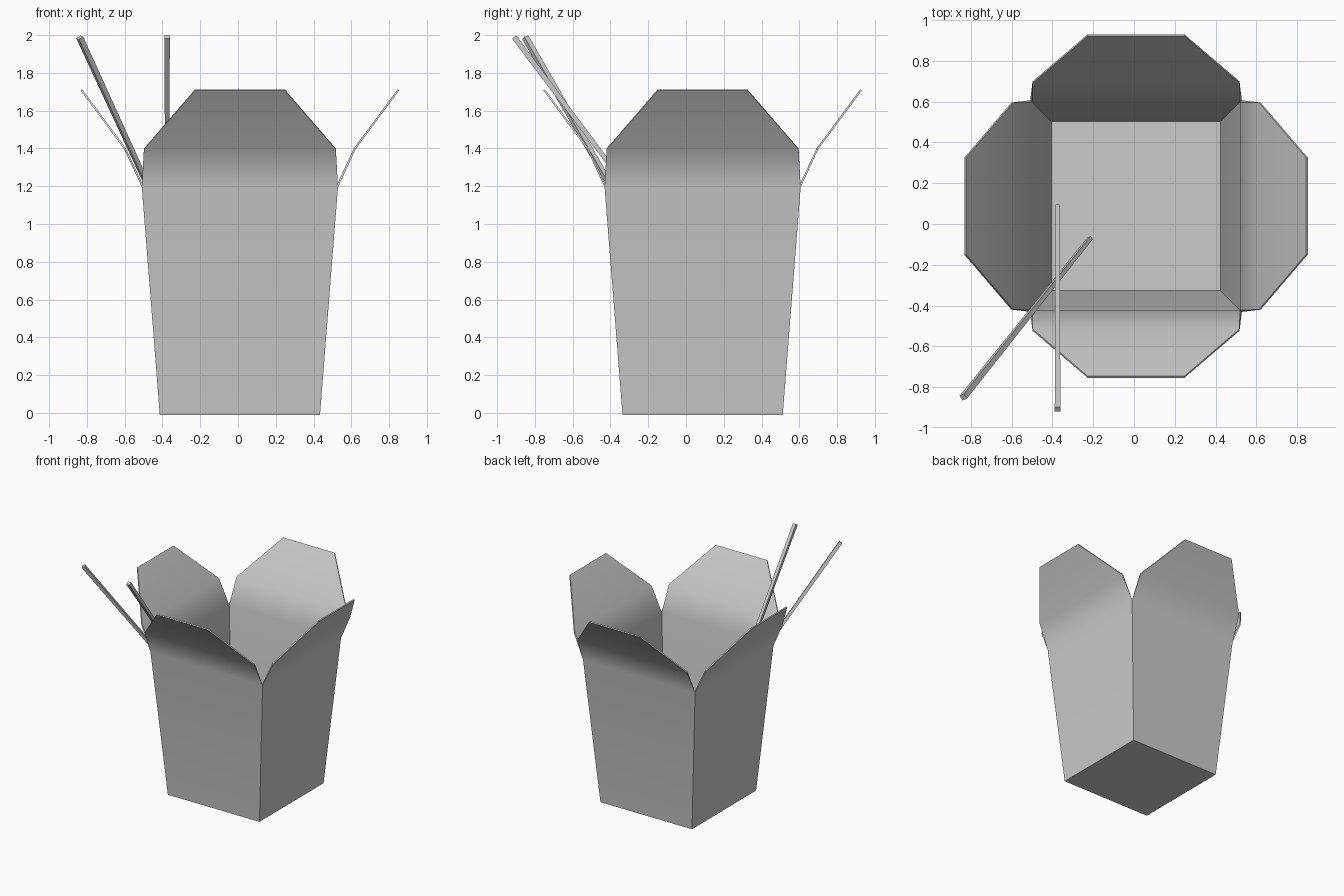
import bpy, bmesh, math
from mathutils import Vector, Matrix

if "Cube" in bpy.data.objects:
    bpy.data.objects.remove(bpy.data.objects["Cube"])

CX, CY = 0.01, 0.088  # box centre


def link(name, bm):
    bmesh.ops.recalc_face_normals(bm, faces=bm.faces)
    me = bpy.data.meshes.new(name)
    bm.to_mesh(me)
    bm.free()
    ob = bpy.data.objects.new(name, me)
    bpy.context.collection.objects.link(ob)
    bpy.ops.object.select_all(action='DESELECT')
    bpy.context.view_layer.objects.active = ob
    ob.select_set(True)
    return ob


# takeout box: rows of one side as (half width, distance out, height)
ROWS = [(0.415, 0.415, 0.0), (0.51, 0.51, 1.2),
        (0.508, 0.603, 1.4), (0.237, 0.835, 1.713)]
bm = bmesh.new()
for i in range(4):
    turn = Matrix.Translation((CX, CY, 0)) @ Matrix.Rotation(i * math.pi / 2, 4, 'Z')
    pts = [[bm.verts.new(turn @ Vector((s * w, -d, z))) for s in (-1, 1)]
           for w, d, z in ROWS]
    for lo, hi in zip(pts, pts[1:]):
        bm.faces.new((lo[0], lo[1], hi[1], hi[0]))
bmesh.ops.remove_doubles(bm, verts=bm.verts, dist=0.0005)
# box floor
bm.faces.new(sorted((v for v in bm.verts if v.co.z < 0.01),
                    key=lambda v: math.atan2(v.co.y - CY, v.co.x - CX)))
bmesh.ops.recalc_face_normals(bm, faces=bm.faces)
floor = min(bm.faces, key=lambda f: f.calc_center_median().z)
if floor.normal.z > 0:
    bmesh.ops.reverse_faces(bm, faces=bm.faces)

box = link("takeout_box", bm)
card = box.modifiers.new("card_thickness", 'SOLIDIFY')
card.thickness = 0.01
card.offset = -1
card.use_even_offset = True
card.use_quality_normals = True
bpy.ops.object.modifier_apply(modifier=card.name)
bpy.ops.object.shade_smooth_by_angle(angle=math.radians(30))
weighted = box.modifiers.new("flat_walls", 'WEIGHTED_NORMAL')
weighted.keep_sharp = True


# chopsticks: square tapered sticks from tip to top end
def chopstick(name, tip, top, roll):
    tip, top = Vector(tip), Vector(top)
    axis = (top - tip).normalized()
    side = axis.cross(Vector((0, 0, 1))).normalized()
    up = side.cross(axis)
    frame = Matrix((side, up, axis)).transposed().to_4x4()
    frame = Matrix.Translation((tip + top) / 2) @ frame @ Matrix.Rotation(roll, 4, 'Z')
    bm = bmesh.new()
    bmesh.ops.create_cone(
        bm, cap_ends=True, segments=4, radius1=0.010 * math.sqrt(2),
        radius2=0.014 * math.sqrt(2), depth=(top - tip).length,
        matrix=frame @ Matrix.Rotation(math.pi / 4, 4, 'Z'))
    link(name, bm)


chopstick("chopstick_straight", (-0.375, 0.088, 0.66), (-0.375, -0.91, 1.99), 0)
chopstick("chopstick_angled", (-0.215, -0.07, 0.63), (-0.838, -0.85, 1.987),
          math.radians(22))
